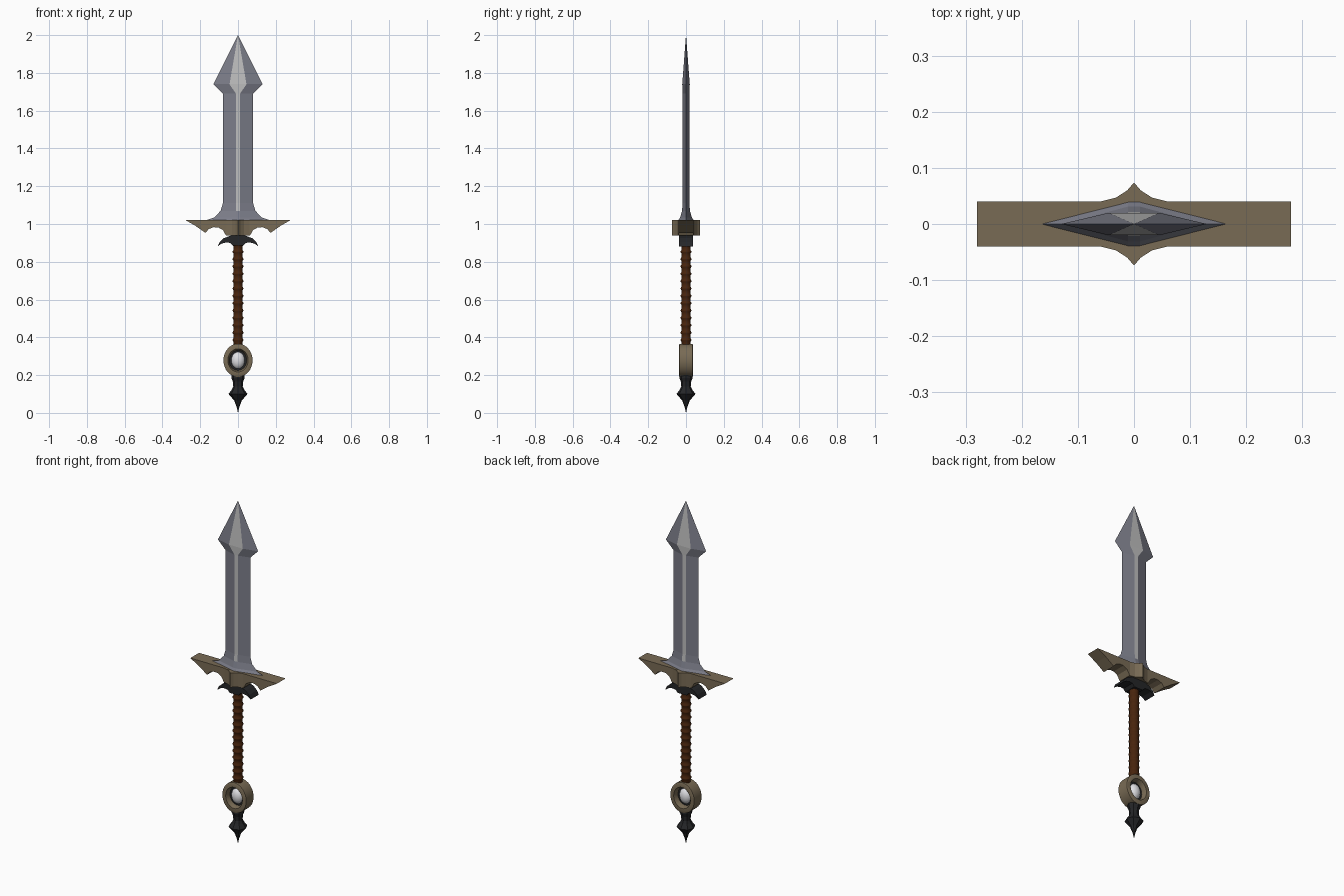
import bpy, bmesh
from math import sin, cos, pi

if "Cube" in bpy.data.objects:
    bpy.data.objects.remove(bpy.data.objects["Cube"])


def material(name, r, g, b):
    m = bpy.data.materials.new(name)
    m.use_nodes = True
    m.diffuse_color = (r, g, b, 1)
    bsdf = m.node_tree.nodes["Principled BSDF"]
    bsdf.inputs["Base Color"].default_value = (r, g, b, 1)
    bsdf.inputs["Roughness"].default_value = 0.7
    return m


STEEL = material("blade steel", 0.20, 0.205, 0.25)
BRIGHT = material("bright steel", 0.52, 0.52, 0.52)
BRONZE = material("dull bronze", 0.19, 0.147, 0.09)
IRON = material("black iron", 0.018, 0.019, 0.021)
LEATHER = material("brown leather", 0.066, 0.018, 0.004)
GEM = material("white gem", 0.75, 0.75, 0.78)


def finish(name, bm, mats, smooth=None):
    bmesh.ops.remove_doubles(bm, verts=bm.verts, dist=1e-5)
    bmesh.ops.recalc_face_normals(bm, faces=bm.faces)
    mesh = bpy.data.meshes.new(name)
    bm.to_mesh(mesh)
    bm.free()
    obj = bpy.data.objects.new(name, mesh)
    bpy.context.collection.objects.link(obj)
    for m in mats:
        mesh.materials.append(m)
    if smooth:
        bpy.ops.object.select_all(action="DESELECT")
        obj.select_set(True)
        bpy.context.view_layer.objects.active = obj
        bpy.ops.object.shade_smooth_by_angle(angle=smooth)
    return obj


def loft(bm, sections, cap=False, closed=False, paint=None):
    """Skin a list of equal-length point loops."""
    loops = [[bm.verts.new(p) for p in s] for s in sections]
    n = len(loops[0])
    pairs = list(zip(loops, loops[1:]))
    if closed:
        pairs.append((loops[-1], loops[0]))
    for k, (a, b) in enumerate(pairs):
        for i in range(n):
            j = (i + 1) % n
            face = bm.faces.new((a[i], a[j], b[j], b[i]))
            if paint:
                face.material_index = paint(k, i)
    if cap:
        bm.faces.new(loops[0])
        bm.faces.new(loops[-1])


def lathe(name, profile, sides, mat, smooth=None):
    """Turn (radius, height) points around the z axis."""
    bm = bmesh.new()
    turns = [2 * pi * i / sides for i in range(sides)]
    loft(bm, [[(r * cos(t), r * sin(t), z) for t in turns] for r, z in profile], cap=True)
    return finish(name, bm, [mat], smooth)


def mirrored(half):
    """Complete an outline whose first and last points lie on x = 0."""
    return half + [(-x, v) for x, v in reversed(half[1:-1])]


def plate(name, half, depth, mat):
    """Front outline extruded along y."""
    bm = bmesh.new()
    outline = mirrored(half)
    loft(bm, [[(x, y, z) for x, z in outline] for y in (-depth, depth)], cap=True)
    return finish(name, bm, [mat])


# Blade: six-sided sections given as height, half width, ridge half width, depth
blade = [(1.02, .17, .011, .04), (1.035, .125, .011, .031), (1.07, .092, .011, .021),
         (1.11, .08, .011, .018), (1.69, .08, .011, .018), (1.74, .13, .045, .02),
         (2.0, .0003, .0001, .0001)]
bm = bmesh.new()
loft(bm, [[(w, 0, z), (s, d, z), (-s, d, z), (-w, 0, z), (-s, -d, z), (s, -d, z)]
          for z, w, s, d in blade], cap=True,
     paint=lambda k, i: 1 if k >= 2 and i in (1, 4) else 0)
finish("blade", bm, [STEEL, BRIGHT])

# Crossguard wings with scalloped undersides
plate("crossguard", [(0, 1.022), (.28, 1.022), (.225, .99), (.172, .953), (.155, .973),
                     (.13, .983), (.105, .982), (.08, .968), (.063, .938), (0, .938)],
      .04, BRONZE)

# Concave points on the front and back of the guard
bm = bmesh.new()
star = mirrored([(0, .074), (.012, .06), (.032, .047), (.06, .04),
                 (.06, -.04), (.032, -.047), (.012, -.06), (0, -.074)])
loft(bm, [[(x, y, z) for x, y in star] for z in (.938, 1.0215)], cap=True)
finish("guard_points", bm, [BRONZE])

# Crescent collar under the guard
plate("collar", [(0, .94), (.04, .938), (.075, .925), (.097, .905), (.108, .882),
                 (.085, .897), (.06, .903), (.042, .9), (.028, .885), (0, .885)],
      .037, IRON)

# Leather grip with raised wraps
grip = []
WRAPS = 14
step = (.9 - .355) / WRAPS
for i in range(WRAPS):
    z = .355 + i * step
    grip += [(.025, z), (.025, z + .6 * step), (.029, z + .75 * step), (.029, z + .85 * step)]
lathe("grip", grip + [(.025, .9)], 16, LEATHER, .6)

# Oval pommel ring with a sloping recess
bm = bmesh.new()
section = [(1, -.034), (1, .034), (.93, .037), (.70, .037), (.60, .014),
           (.60, -.014), (.70, -.037), (.93, -.037)]
COUNT = 32
loft(bm, [[(.077 * r * cos(t), y, .278 + .088 * r * sin(t)) for r, y in section]
          for t in (2 * pi * i / COUNT for i in range(COUNT))], closed=True)
finish("pommel_ring", bm, [BRONZE], .5)

# Dark setting that closes the ring behind the gem
bm = bmesh.new()
loft(bm, [[(.05 * cos(2 * pi * i / COUNT), y, .278 + .057 * sin(2 * pi * i / COUNT))
           for i in range(COUNT)] for y in (-.008, .008)], cap=True)
finish("gem_setting", bm, [IRON])

# Gem
bm = bmesh.new()
bmesh.ops.create_uvsphere(bm, u_segments=16, v_segments=10, radius=1)
bmesh.ops.scale(bm, verts=bm.verts, vec=(.037, .03, .046))
bmesh.ops.translate(bm, verts=bm.verts, vec=(0, 0, .278))
finish("gem", bm, [GEM], 1.0)

# Spiked end cap
lathe("end_spike", [(.0002, 0), (.007, .03), (.02, .065), (.05, .1), (.032, .125),
                    (.025, .14), (.027, .165), (.035, .185), (.035, .198)], 8, IRON)
